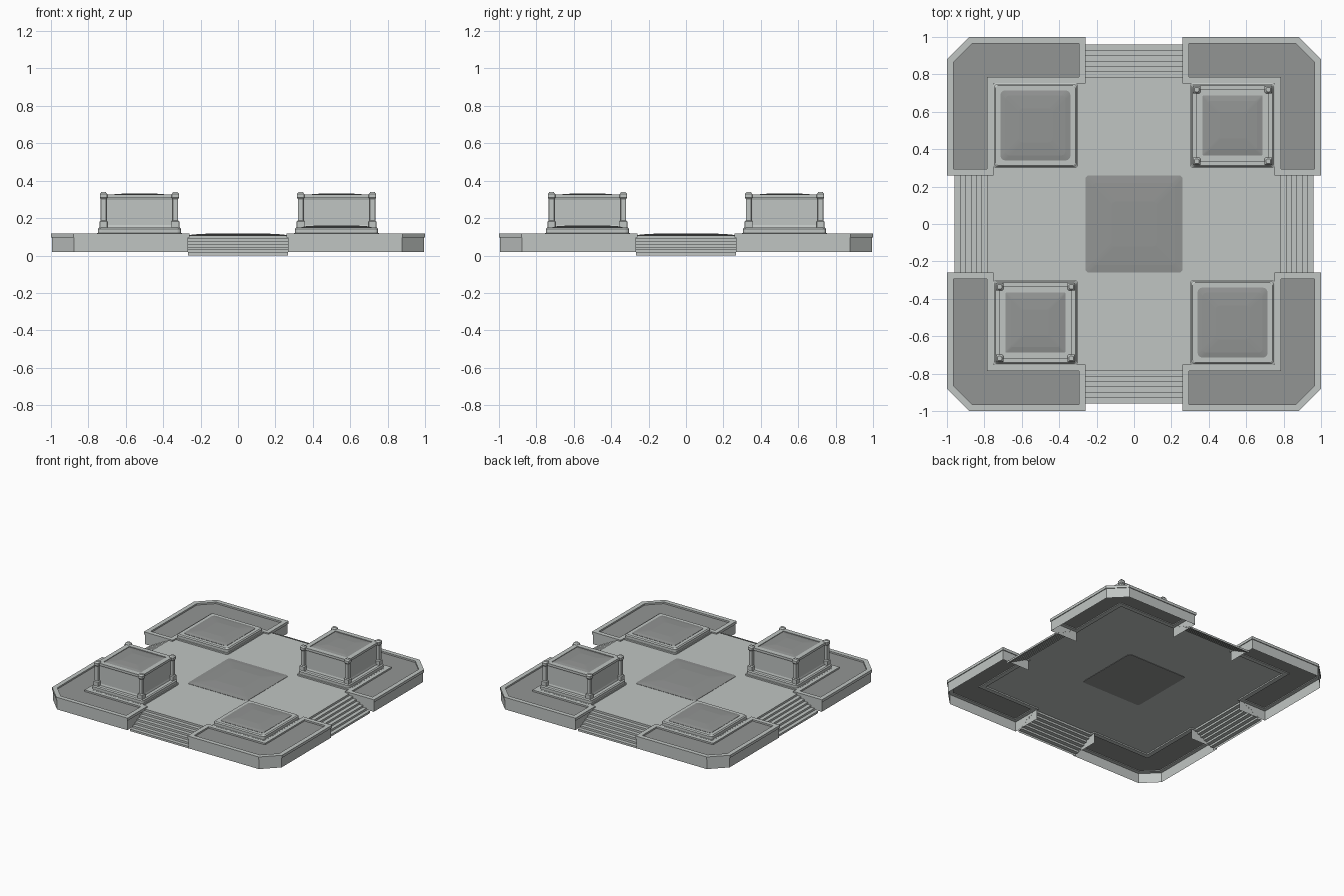
import bpy, bmesh, math
from mathutils import Vector

if "Cube" in bpy.data.objects:
    bpy.data.objects.remove(bpy.data.objects["Cube"], do_unlink=True)


def material(name, rgb):
    m = bpy.data.materials.new(name)
    m.use_nodes = True
    m.diffuse_color = (*rgb, 1)
    m.node_tree.nodes["Principled BSDF"].inputs["Base Color"].default_value = (*rgb, 1)
    return m


STONE = material("pale stone", (0.53, 0.56, 0.545))
TURF = material("dark turf", (0.29, 0.30, 0.295))


def finish(name, bm, mat, fix=True):
    if fix:
        bmesh.ops.recalc_face_normals(bm, faces=bm.faces[:])
    me = bpy.data.meshes.new(name)
    bm.to_mesh(me)
    bm.free()
    me.materials.append(mat)
    ob = bpy.data.objects.new(name, me)
    bpy.context.collection.objects.link(ob)
    return ob


def rounded_square(half, r, seg, centre=(0, 0)):
    pts = []
    for k in range(4):
        a0 = k * math.pi / 2
        d = (half - r) * math.sqrt(2)
        cx, cy = d * math.cos(a0 + math.pi / 4), d * math.sin(a0 + math.pi / 4)
        for i in range(seg + 1):
            a = a0 + i / seg * math.pi / 2
            pts.append((centre[0] + cx + r * math.cos(a), centre[1] + cy + r * math.sin(a)))
    return pts


def skin(name, loops, mat, closed=False, cap=(True, True)):
    """Bridge equal-length loops of (points, z)."""
    bm = bmesh.new()
    rows = [[bm.verts.new((x, y, z)) for x, y in pts] for pts, z in loops]
    n = len(rows[0])
    pairs = list(zip(rows, rows[1:])) + ([(rows[-1], rows[0])] if closed else [])
    for a, b in pairs:
        for i in range(n):
            j = (i + 1) % n
            bm.faces.new((a[i], a[j], b[j], b[i]))
    if not closed:
        if cap[0]:
            bm.faces.new(rows[0][::-1])
        if cap[1]:
            bm.faces.new(rows[-1])
    return finish(name, bm, mat)


def tower(name, profile, mat, centre=(0, 0), seg=4):
    """Stack of rounded squares given as (half width, corner radius, height)."""
    return skin(name, [(rounded_square(h, r, seg, centre), z) for h, r, z in profile], mat)


def inset(pts, d):
    """Move every side of a counter-clockwise outline inwards by d."""
    out = []
    for i, p in enumerate(pts):
        p, a, b = Vector(p), Vector(pts[i - 1]), Vector(pts[(i + 1) % len(pts)])
        u, v = (p - a).normalized(), (b - p).normalized()
        n1, n2 = Vector((-u.y, u.x)), Vector((-v.y, v.x))
        out.append(tuple(p + (n1 + n2) * d / (1 + n1.dot(n2))))
    return out


def turn(ob, k):
    ob.rotation_euler.z = k * math.pi / 2


# Plaza floor
FLOOR = 0.108
tower("plaza_floor", [(0.77, 0.001, FLOOR - 0.001), (0.77, 0.001, FLOOR)], STONE, seg=1)

# Central mound of turf, showing on the underside too
tower("centre_mound", [(0.26, 0.02, FLOOR - 0.004), (0.26, 0.02, 0.110), (0.22, 0.02, 0.114),
                       (0.12, 0.02, 0.119)], TURF)

L_SHAPE = [(0.26, 0.75), (0.75, 0.75), (0.75, 0.26), (1, 0.26), (1, 0.88), (0.88, 1), (0.26, 1)]


def planter(k):
    # Coping round the bed
    inner = inset(L_SHAPE, 0.035)
    turn(skin("planter_coping", [(L_SHAPE, 0.097), (L_SHAPE, 0.118), (inner, 0.118), (inner, 0.097)],
              STONE, closed=True), k)
    # Outer retaining wall, open underneath
    wall = inset(L_SHAPE, 0.006)
    bm = bmesh.new()
    path = wall[2:] + wall[:1]
    lo = [bm.verts.new((x, y, 0.02)) for x, y in path]
    hi = [bm.verts.new((x, y, 0.1)) for x, y in path]
    for i in range(len(path) - 1):
        bm.faces.new((lo[i], lo[i + 1], hi[i + 1], hi[i]))
    turn(finish("planter_wall", bm, STONE, fix=False), k)
    # Turf bed
    bed = inset(L_SHAPE, 0.03)
    turn(skin("planter_bed", [(bed, 0.103), (bed, 0.106)], TURF), k)


def steps(k, count=7):
    # Flight of steps as a thin folded sheet
    y, z = 0.785, FLOOR
    run, rise = 0.175 / (count - 1), FLOOR / count
    line = [(0.765, z)]
    for i in range(count):
        line += [(y + i * run, z), (y + i * run, z - rise)]
        z -= rise
    bm = bmesh.new()
    a = [bm.verts.new((-0.267, p, max(q, 0))) for p, q in line]
    b = [bm.verts.new((0.267, p, max(q, 0))) for p, q in line]
    for i in range(len(line) - 1):
        bm.faces.new((a[i], b[i], b[i + 1], a[i + 1]))
    turn(finish("steps", bm, STONE, fix=False), k)


def plinth(c):
    # Low rounded base
    tower("plinth_base", [(0.228, 0.02, FLOOR - 0.001), (0.228, 0.02, 0.119), (0.222, 0.02, 0.121),
                          (0.222, 0.02, 0.143), (0.214, 0.02, 0.150)], STONE, c)


def low_bed(c):
    plinth(c)
    tower("low_mound", [(0.187, 0.025, 0.148), (0.187, 0.025, 0.152), (0.16, 0.02, 0.157),
                        (0.09, 0.02, 0.161)], TURF, c)


def raised_box(c):
    plinth(c)
    # Box with sunk side panels
    bm = bmesh.new()
    bmesh.ops.create_cube(bm, size=1)
    for v in bm.verts:
        v.co = (c[0] + v.co.x * 0.376, c[1] + v.co.y * 0.376, 0.23 + v.co.z * 0.164)
    sides = [f for f in bm.faces if abs(f.normal.z) < 0.5]
    bmesh.ops.inset_individual(bm, faces=sides, thickness=0.022, depth=-0.005)
    finish("box_body", bm, STONE)
    # Rim round the top
    rim = [(h, 0.002, z) for h, z in ((0.196, 0.308), (0.196, 0.327), (0.160, 0.327), (0.160, 0.308))]
    skin("box_rim", [(rounded_square(h, r, 1, c), z) for h, r, z in rim], STONE, closed=True)
    # Turf inside
    tower("box_mound", [(0.162, 0.005, 0.312), (0.162, 0.005, 0.322), (0.13, 0.01, 0.328),
                        (0.07, 0.01, 0.332)], TURF, c)
    # Corner posts with foot, shaft and chamfered finial
    for sx in (-1, 1):
        for sy in (-1, 1):
            p = (c[0] + sx * 0.192, c[1] + sy * 0.192)
            tower("corner_post", [(0.021, 0.004, 0.148), (0.021, 0.004, 0.182), (0.015, 0.005, 0.188),
                                  (0.015, 0.005, 0.302), (0.020, 0.006, 0.309), (0.020, 0.006, 0.328),
                                  (0.012, 0.006, 0.339)], STONE, p, seg=2)


for k in range(4):
    planter(k)
    steps(k)

# Raised boxes on one diagonal, low beds on the other
D = 0.527
for s in (-1, 1):
    raised_box((s * D, s * D))
    low_bed((s * D, -s * D))
